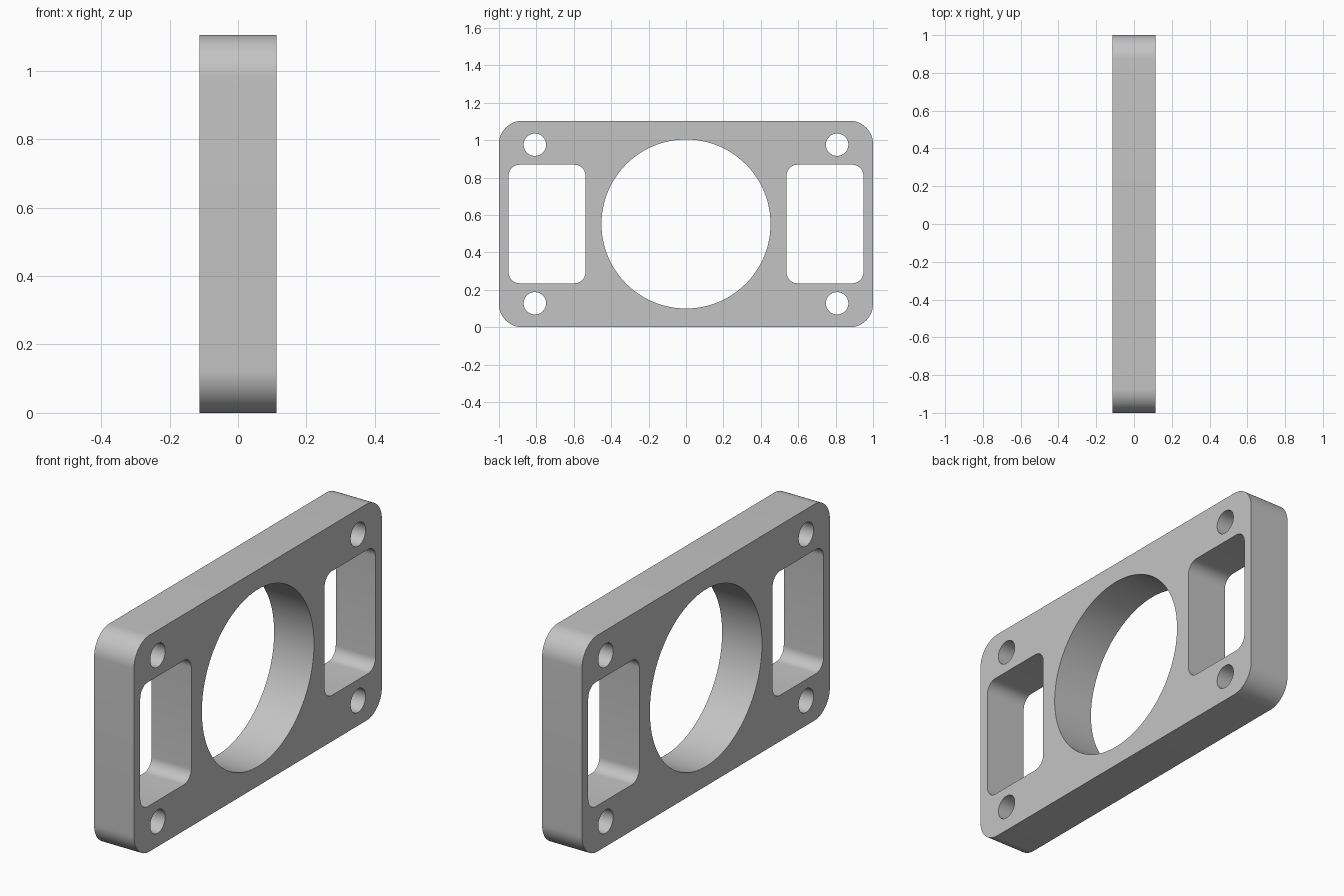
import bpy
import bmesh
from math import sin, cos, pi, radians
from mathutils import Vector

cube = bpy.data.objects.get("Cube")
if cube:
    bpy.data.objects.remove(cube, do_unlink=True)

THICK = 0.225
HEIGHT = 1.104
MID = HEIGHT / 2


def circle(y, z, r, n):
    return [(y + r * cos(2 * pi * i / n), z + r * sin(2 * pi * i / n)) for i in range(n)]


def rounded_rect(y, z, half_w, half_h, r, steps):
    pts = []
    for k, (sy, sz) in enumerate([(1, 1), (-1, 1), (-1, -1), (1, -1)]):
        cy, cz = y + sy * (half_w - r), z + sz * (half_h - r)
        for i in range(steps + 1):
            a = (k + i / steps) * pi / 2
            pts.append((cy + r * cos(a), cz + r * sin(a)))
    return pts


# Plate outline, central bore, side windows and corner bolt holes
loops = [rounded_rect(0, MID, 1.0, MID, 0.125, 16), circle(0, MID, 0.452, 128)]
for side in (-1, 1):
    loops.append(rounded_rect(side * 0.743, MID, 0.206, 0.317, 0.06, 10))
    for level in (-1, 1):
        loops.append(circle(side * 0.808, MID + level * 0.424, 0.06, 48))

# Fill the profile around its holes, then extrude it to full thickness
bm = bmesh.new()
for pts in loops:
    verts = [bm.verts.new((-THICK / 2, y, z)) for y, z in pts]
    for a, b in zip(verts, verts[1:] + verts[:1]):
        bm.edges.new((a, b))
bmesh.ops.triangle_fill(bm, use_beauty=True, use_dissolve=False,
                        edges=bm.edges[:], normal=Vector((-1, 0, 0)))
grown = bmesh.ops.extrude_face_region(bm, geom=bm.faces[:], use_keep_orig=True)
bmesh.ops.translate(bm, vec=(THICK, 0, 0),
                    verts=[g for g in grown["geom"] if isinstance(g, bmesh.types.BMVert)])
bmesh.ops.recalc_face_normals(bm, faces=bm.faces[:])
mesh = bpy.data.meshes.new("mounting_plate")
bm.to_mesh(mesh)
bm.free()
plate = bpy.data.objects.new("mounting_plate", mesh)
bpy.context.collection.objects.link(plate)

# Plain grey material
grey = bpy.data.materials.new("plain_grey")
grey.use_nodes = True
colour = (0.55, 0.55, 0.55, 1)
grey.diffuse_color = colour
grey.node_tree.nodes["Principled BSDF"].inputs["Base Color"].default_value = colour
mesh.materials.append(grey)

# Smooth walls with crisp rims
bpy.ops.object.select_all(action="DESELECT")
plate.select_set(True)
bpy.context.view_layer.objects.active = plate
bpy.ops.object.shade_smooth_by_angle(angle=radians(30))
